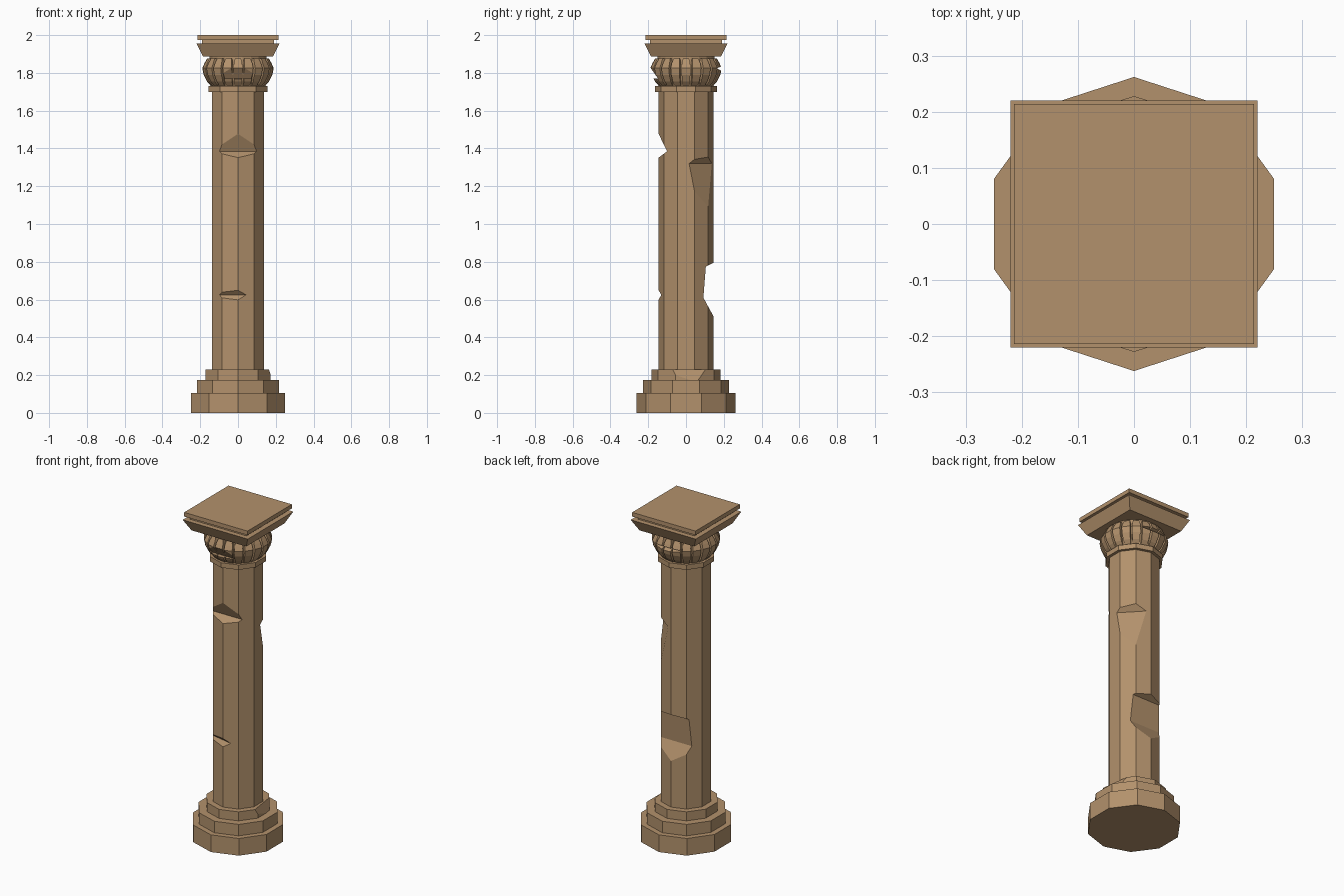
import bpy, bmesh, math
from mathutils import Matrix

if "Cube" in bpy.data.objects:
    bpy.data.objects.remove(bpy.data.objects["Cube"])

stone = bpy.data.materials.new("tan stone")
stone.diffuse_color = (0.45, 0.285, 0.15, 1)
stone.use_nodes = True
stone.node_tree.nodes["Principled BSDF"].inputs["Base Color"].default_value = stone.diffuse_color


def finish(bm, name, helper=False):
    bmesh.ops.recalc_face_normals(bm, faces=bm.faces)
    me = bpy.data.meshes.new(name)
    bm.to_mesh(me)
    bm.free()
    me.materials.append(stone)
    ob = bpy.data.objects.new(name, me)
    bpy.context.collection.objects.link(ob)
    ob.hide_render = helper
    return ob


def loft(name, rings, sides, start):
    """Stack of (radius, z) polygons joined into a closed solid."""
    bm = bmesh.new()
    loops = []
    for r, z in rings:
        angs = [start + 2 * math.pi * i / sides for i in range(sides)]
        loops.append([bm.verts.new((r * math.cos(a), r * math.sin(a), z)) for a in angs])
    for a, b in zip(loops, loops[1:]):
        for i in range(sides):
            j = (i + 1) % sides
            bm.faces.new((a[i], a[j], b[j], b[i]))
    bm.faces.new(loops[0][::-1])
    bm.faces.new(loops[-1])
    return finish(bm, name)


def decagon(name, rings):
    return loft(name, rings, 10, math.pi / 2)


def square(name, rings):
    return loft(name, [(h * math.sqrt(2), z) for h, z in rings], 4, math.pi / 4)


def chip(targets, angle, profile, half=0.25):
    """Break a piece off: (radius, z) profile widened sideways and turned to angle."""
    bm = bmesh.new()
    sides = [[bm.verts.new((r, s * half, z)) for r, z in profile] for s in (-1, 1)]
    n = len(profile)
    for i in range(n):
        j = (i + 1) % n
        bm.faces.new((sides[0][i], sides[0][j], sides[1][j], sides[1][i]))
    bm.faces.new(sides[0])
    bm.faces.new(sides[1][::-1])
    bm.transform(Matrix.Rotation(math.radians(angle), 4, 'Z'))
    cutter = finish(bm, "chip_cutter", True)
    for ob in targets:
        mod = ob.modifiers.new("chip", 'BOOLEAN')
        mod.operation = 'DIFFERENCE'
        mod.solver = 'EXACT'
        mod.object = cutter
        bpy.context.view_layer.update()
        me = bpy.data.meshes.new_from_object(
            ob.evaluated_get(bpy.context.evaluated_depsgraph_get()))
        ob.modifiers.clear()
        ob.data = me
    bpy.data.objects.remove(cutter)


# stepped base
decagon("base_lower_step", [(0.262, 0), (0.262, 0.105)])
decagon("base_middle_step", [(0.228, 0.105), (0.228, 0.175)])
upper_step = decagon("base_upper_step", [(0.182, 0.175), (0.182, 0.23)])
chip([upper_step], 8, [(0.178, 0.165), (0.148, 0.24), (0.3, 0.24), (0.3, 0.165)])

# shaft with broken-out pieces
shaft = decagon("shaft", [(0.145, 0.2), (0.145, 1.71)])
chip([shaft], -90, [(0.10, 1.385), (0.20, 1.59), (0.20, 1.31)])
chip([shaft], -102, [(0.119, 0.625), (0.20, 0.71), (0.20, 0.53)])
chip([shaft], 90, [(0.105, 0.775), (0.092, 0.61), (0.20, 0.41), (0.20, 0.82)])
chip([shaft], 43, [(0.112, 1.32), (0.20, 1.42), (0.20, 0.66)])

# collar ring under the capital
decagon("collar", [(0.163, 1.70), (0.163, 1.73)])

# capital core
core = loft("capital_core", [(0.138, 1.725), (0.153, 1.755), (0.168, 1.80), (0.168, 1.83),
                             (0.152, 1.86), (0.152, 1.89)], 20, math.pi / 20)

# ring of curved leaves around the core
bm = bmesh.new()
outer = [(0.143, 1.73), (0.165, 1.755), (0.182, 1.79), (0.189, 1.825), (0.178, 1.85), (0.165, 1.875)]
for k in range(20):
    rot = Matrix.Rotation(math.pi * 2 * k / 20, 4, 'Z')
    rows = []
    for i, (r, z) in enumerate(outer):
        w = (0.017, 0.020, 0.023, 0.024, 0.022, 0.016)[i]
        rows.append([bm.verts.new(rot @ v) for v in map(
            lambda p: Matrix.Translation(p).to_translation(),
            ((r - 0.035, -w, z), (r, -w, z), (r, w, z), (r - 0.035, w, z)))])
    for a, b in zip(rows, rows[1:]):
        for i in range(4):
            j = (i + 1) % 4
            bm.faces.new((a[i], a[j], b[j], b[i]))
    bm.faces.new(rows[0][::-1])
    bm.faces.new(rows[-1])
leaves = finish(bm, "capital_leaves")
chip([core, leaves], -90, [(0.148, 1.77), (0.26, 1.93), (0.26, 1.765)])
chip([core, leaves], 90, [(0.163, 1.825), (0.26, 1.86), (0.26, 1.77)])

# square slabs on top
square("abacus", [(0.185, 1.887), (0.22, 1.955)])
square("abacus_neck", [(0.19, 1.955), (0.19, 1.975)])
square("top_slab", [(0.214, 1.975), (0.214, 2.0)])
